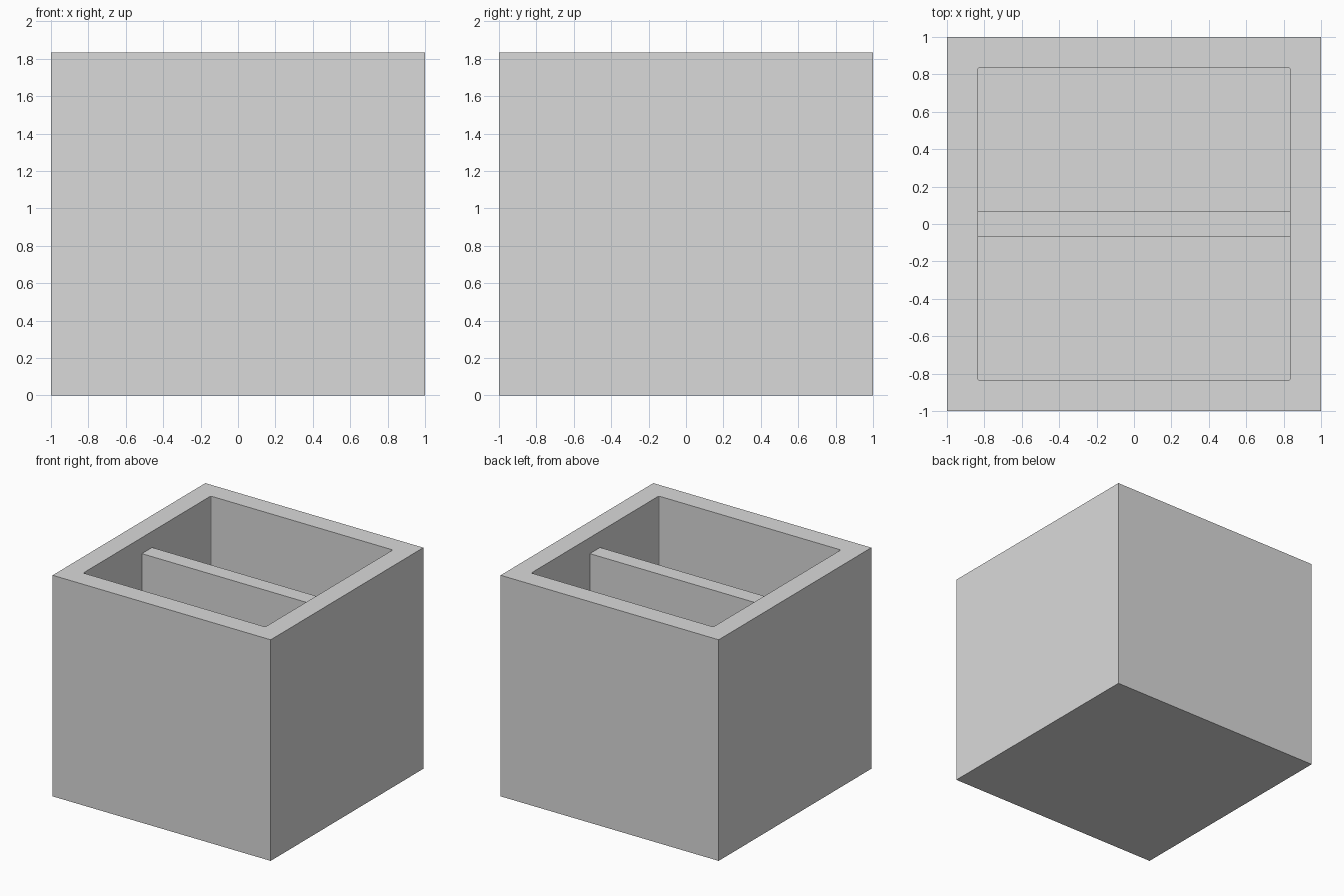
import bpy
import bmesh
from mathutils import Matrix

HEIGHT = 1.833
WALL = 0.165
FLOOR = 0.167
INNER = 1 - WALL

cube = bpy.data.objects.get("Cube")
if cube:
    bpy.data.objects.remove(cube)

grey = bpy.data.materials.new("light grey")
grey.use_nodes = True
colour = (0.7, 0.7, 0.7, 1)
grey.diffuse_color = colour
grey.node_tree.nodes["Principled BSDF"].inputs["Base Color"].default_value = colour


def add_box(bm, size, centre):
    matrix = Matrix.Translation(centre) @ Matrix.Diagonal((*size, 1))
    bmesh.ops.create_cube(bm, size=1, matrix=matrix)


def finish(bm, name):
    bmesh.ops.recalc_face_normals(bm, faces=bm.faces)
    mesh = bpy.data.meshes.new(name)
    bm.to_mesh(mesh)
    bm.free()
    mesh.materials.append(grey)
    obj = bpy.data.objects.new(name, mesh)
    bpy.context.collection.objects.link(obj)


# Open box: inset the top for the rim, then push the opening down to the floor
bm = bmesh.new()
add_box(bm, (2, 2, HEIGHT), (0, 0, HEIGHT / 2))
bm.normal_update()
top = max(bm.faces, key=lambda f: f.calc_center_median().z)
bmesh.ops.inset_region(bm, faces=[top], thickness=WALL, use_even_offset=True)
well = bmesh.ops.extrude_face_region(bm, geom=[top])
bmesh.ops.delete(bm, geom=[top], context='FACES_ONLY')
floor_verts = [g for g in well["geom"] if isinstance(g, bmesh.types.BMVert)]
bmesh.ops.translate(bm, verts=floor_verts, vec=(0, 0, FLOOR - HEIGHT))

# Slightly softened inner corners
corners = [e for e in bm.edges
           if all(abs(v.co.x) < 0.9 for v in e.verts)
           and abs(e.verts[0].co.z - e.verts[1].co.z) > 1]
bmesh.ops.bevel(bm, geom=corners, offset=0.01, segments=2,
                profile=0.5, affect='EDGES')
finish(bm, "open_box")

# Divider wall across the middle, a little lower than the rim
bm = bmesh.new()
divider_top = 1.70
add_box(bm, (2 * INNER, 0.134, divider_top - FLOOR),
        (0, 0, (divider_top + FLOOR) / 2))
finish(bm, "divider")
